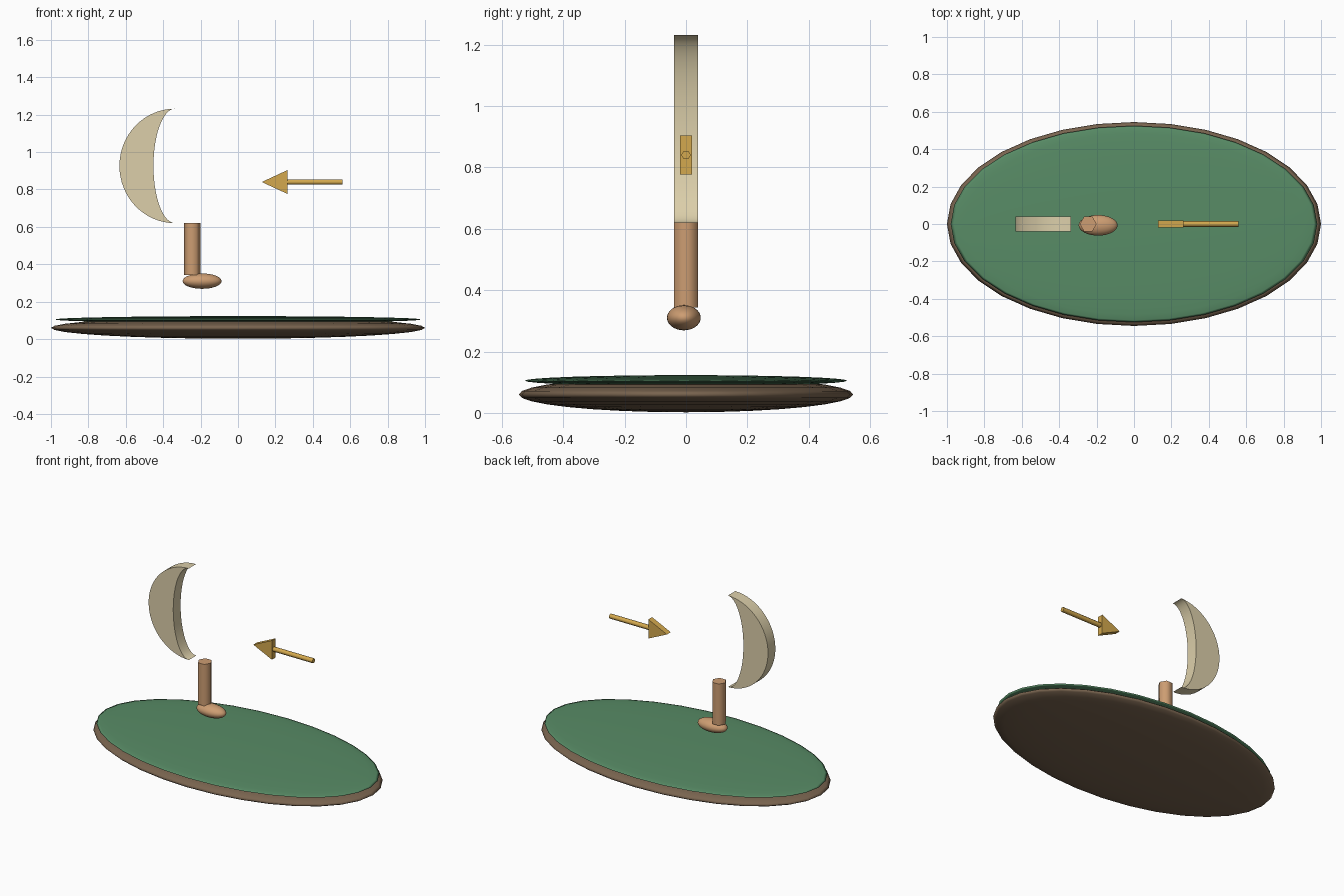
import bpy, bmesh
from math import pi, sin, cos, radians
from mathutils import Matrix

if "Cube" in bpy.data.objects:
    bpy.data.objects.remove(bpy.data.objects["Cube"])


def material(name, hex_rgb):
    m = bpy.data.materials.new(name)
    srgb = [int(hex_rgb[i:i + 2], 16) / 255 for i in (0, 2, 4)]
    m.diffuse_color = [((c + 0.055) / 1.055) ** 2.4 for c in srgb] + [1]
    m.use_nodes = True
    m.node_tree.nodes["Principled BSDF"].inputs["Base Color"].default_value = m.diffuse_color
    return m


def finish(name, bm, mat, angle=40):
    bmesh.ops.recalc_face_normals(bm, faces=bm.faces)
    me = bpy.data.meshes.new(name)
    bm.to_mesh(me)
    bm.free()
    me.materials.append(mat)
    ob = bpy.data.objects.new(name, me)
    bpy.context.collection.objects.link(ob)
    bpy.ops.object.select_all(action='DESELECT')
    ob.select_set(True)
    bpy.context.view_layer.objects.active = ob
    bpy.ops.object.shade_smooth_by_angle(angle=radians(angle))
    return ob


def ellipsoid(name, centre, radii, mat):
    bm = bmesh.new()
    bmesh.ops.create_uvsphere(bm, u_segments=32, v_segments=16, radius=1)
    bm.transform(Matrix.Translation(centre) @ Matrix.Diagonal((*radii, 1)))
    finish(name, bm, mat, 180)


def hex_rod(name, centre, radius, length, rotation, mat):
    bm = bmesh.new()
    bmesh.ops.create_cone(bm, cap_ends=True, segments=6, radius1=radius,
                          radius2=radius, depth=length)
    bm.transform(Matrix.Translation(centre) @ rotation)
    finish(name, bm, mat, 65)


def extruded(name, strip, half_depth, mat):
    """Extrude along y; strip is a list of (outer, inner) xz point pairs."""
    bm = bmesh.new()
    rows = []
    for pair in strip:
        pts = list(dict.fromkeys(pair))
        vs = [bm.verts.new((x, -half_depth, z)) for x, z in pts]
        rows.append((vs[0], vs[-1]))
    for (a, b), (c, d) in zip(rows, rows[1:]):
        bm.faces.new(list(dict.fromkeys((a, c, d, b))))
    ext = bmesh.ops.extrude_face_region(bm, geom=bm.faces[:])
    moved = [g for g in ext['geom'] if isinstance(g, bmesh.types.BMVert)]
    bmesh.ops.translate(bm, verts=moved, vec=(0, 2 * half_depth, 0))
    finish(name, bm, mat)


earth = material("earth", "79644f")
grass = material("grass", "588c66")
skin = material("tan", "cd9d72")
ivory = material("ivory", "dccfaa")
gold = material("gold", "d4a94e")

# Oval base and green top layer
ellipsoid("base", (0, 0, 0.06), (1.0, 0.545, 0.058), earth)
ellipsoid("green_top", (0, 0, 0.105), (0.98, 0.525, 0.018), grass)

# Foot and leg
ellipsoid("foot", (-0.192, -0.007, 0.31), (0.104, 0.055, 0.041), skin)
hex_rod("leg", (-0.245, 0, 0.482), 0.045, 0.278, Matrix.Rotation(pi / 2, 4, 'Z')
        @ Matrix.Identity(4), skin)

# Crescent between two half ellipses sharing their tips
N = 32
crescent = []
for i in range(N + 1):
    t = pi * i / N
    s = 0 if i in (0, N) else sin(t)
    z = 0.926 + 0.306 * cos(t)
    crescent.append(((-0.337 - 0.297 * s, z), (-0.337 - 0.115 * s, z)))
extruded("crescent", crescent, 0.039, ivory)

# Arrow: hexagonal shaft and wedge head
hex_rod("arrow_shaft", (0.41, 0, 0.84), 0.0155, 0.30,
        Matrix.Rotation(pi / 2, 4, 'Y'), gold)
extruded("arrow_head", [((0.127, 0.84), (0.127, 0.84)),
                        ((0.265, 0.904), (0.265, 0.776))], 0.02, gold)
